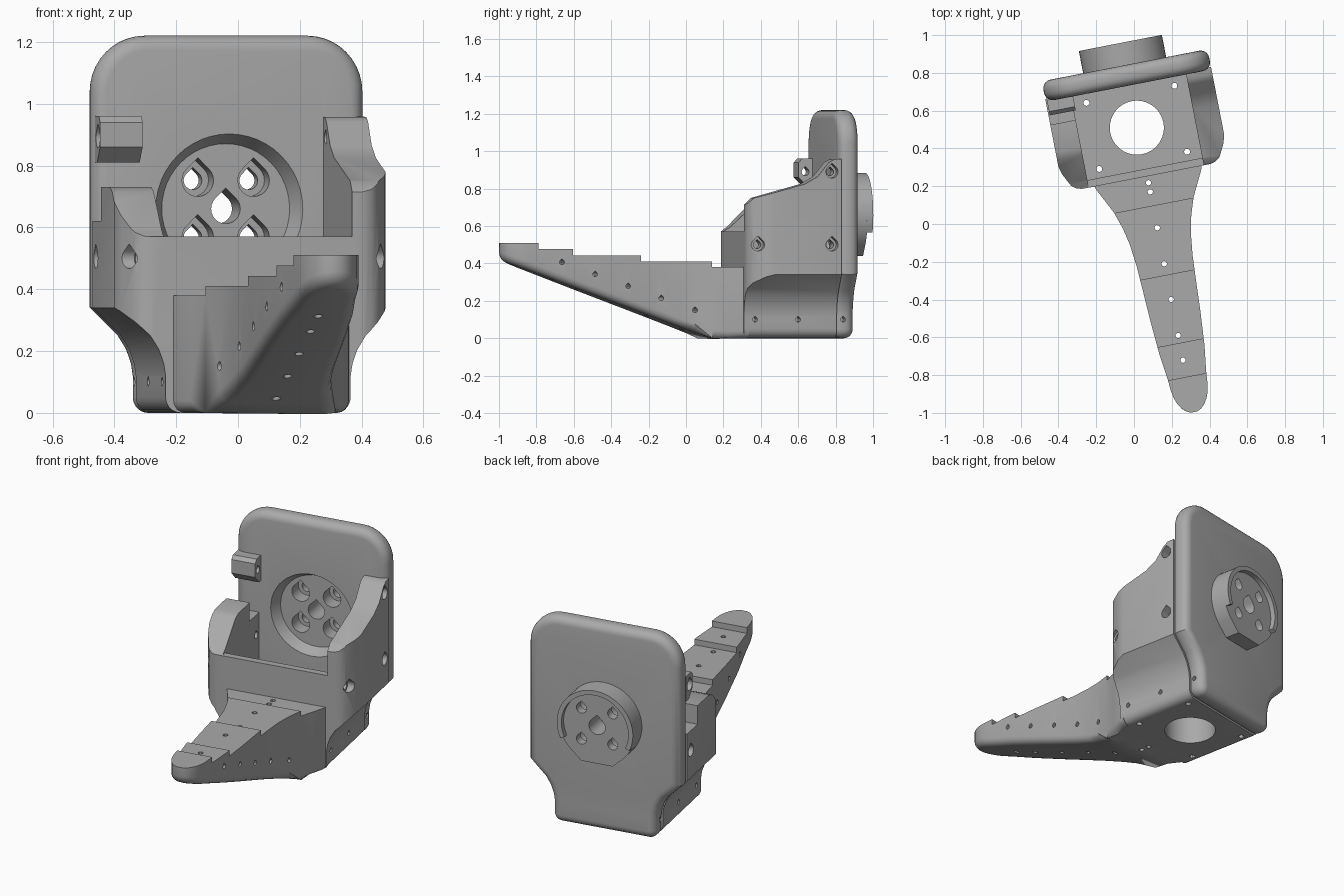
import bpy, bmesh, math
from mathutils import Matrix, Vector

if "Cube" in bpy.data.objects:
    bpy.data.objects.remove(bpy.data.objects["Cube"], do_unlink=True)

grey = bpy.data.materials.new("matte grey")
grey.use_nodes = True
grey.diffuse_color = (0.4, 0.4, 0.4, 1)
grey.node_tree.nodes["Principled BSDF"].inputs["Base Color"].default_value = (0.4, 0.4, 0.4, 1)

PLACE = {"X": lambda p, q, d: (d, p, q), "Y": lambda p, q, d: (p, d, q), "Z": lambda p, q, d: (p, q, d)}
parts = []


def to_object(name, bm):
    bmesh.ops.recalc_face_normals(bm, faces=bm.faces)
    mesh = bpy.data.meshes.new(name)
    bm.to_mesh(mesh)
    bm.free()
    obj = bpy.data.objects.new(name, mesh)
    bpy.context.collection.objects.link(obj)
    return obj


def prism_mesh(pts, axis, a, b, shrink=1.0):
    """Extrude a 2D outline along an axis, optionally tapering towards b."""
    bm = bmesh.new()
    place = PLACE[axis]
    n = len(pts)
    cp, cq = sum(p for p, q in pts) / n, sum(q for p, q in pts) / n
    low = [bm.verts.new(place(p, q, a)) for p, q in pts]
    high = [bm.verts.new(place(cp + (p - cp) * shrink, cq + (q - cq) * shrink, b)) for p, q in pts]
    bm.faces.new(low)
    bm.faces.new(high)
    for i in range(n):
        j = (i + 1) % n
        bm.faces.new((low[i], low[j], high[j], high[i]))
    bmesh.ops.recalc_face_normals(bm, faces=bm.faces)
    return bm


def part(name, bm):
    obj = to_object(name, bm)
    obj.data.materials.append(grey)
    parts.append(obj)
    return obj


def cut(targets, pts, axis, a, b, shrink=1.0):
    tool = to_object("cutter", prism_mesh(pts, axis, a, b, shrink))
    tool.hide_render = True
    for obj in targets:
        mod = obj.modifiers.new("cut", "BOOLEAN")
        mod.operation, mod.solver, mod.object = "DIFFERENCE", "EXACT", tool
        bpy.context.view_layer.objects.active = obj
        bpy.ops.object.modifier_apply(modifier=mod.name)
    mesh = tool.data
    bpy.data.objects.remove(tool, do_unlink=True)
    bpy.data.meshes.remove(mesh)


def arc(cx, cy, r, start, end, n):
    steps = [math.radians(start + (end - start) * i / n) for i in range(n + 1)]
    return [(cx + r * math.cos(t), cy + r * math.sin(t)) for t in steps]


def circle(cx, cy, r, n=32):
    return arc(cx, cy, r, 0, 360, n)[:-1]


def teardrop(cx, cy, r, n=18):
    return arc(cx, cy, r, 135, 405, n) + [(cx, cy + r * 1.41)]


def box(p0, p1, q0, q1):
    return [(p0, q0), (p1, q0), (p1, q1), (p0, q1)]


def mirrored(half):
    return half + [(-x, z) for x, z in reversed(half)]


# Shared flared side outline: narrow base, wide upper part
flare = arc(0.255, 0.05, 0.05, -90, 0, 5) + [(0.305, 0.12), (0.311, 0.16), (0.327, 0.205),
                                            (0.355, 0.25), (0.447, 0.34)]

# Back plate with fully rounded rim
bm = prism_mesh(mirrored(flare + arc(0.267, 1.04, 0.18, 0, 90, 10)), "Y", 0.725, 0.835)
rim = [e for e in bm.edges if abs(e.verts[0].co.y - e.verts[1].co.y) < 0.001]
bmesh.ops.bevel(bm, geom=rim, offset=0.046, segments=5, profile=0.5, affect="EDGES", clamp_overlap=False)
plate = part("back_plate", bm)

# Round boss behind the plate, flattened underneath, with a partial rim
MID = 0.66
boss = part("rear_boss", prism_mesh(
    arc(0, MID, 0.224, -45, 225, 40) + [(-0.092, MID - 0.22), (0.092, MID - 0.22)], "Y", 0.8, 0.925))
part("rear_boss_rim", prism_mesh(
    arc(0, MID, 0.224, -25, 205, 40) + arc(0, MID, 0.197, 205, -25, 40), "Y", 0.92, 0.955))

# Front recess and bolt holes through plate and boss
cut([plate], circle(0, MID, 0.245, 48), "Y", 0.72, 0.785, 0.86)
for sx in (-1, 1):
    for sz in (-1, 1):
        x, z = sx * 0.092, MID + sz * 0.092
        cut([plate, boss], teardrop(x, z, 0.052), "Y", 0.7, 0.87)
        cut([boss], teardrop(x, z, 0.03), "Y", 0.86, 1.0)
cut([plate, boss], teardrop(0, MID, 0.048), "Y", 0.7, 1.0)

# Housing: flared block hollowed into an open tray
body = part("housing", prism_mesh(mirrored(flare + [(0.447, 0.99)]), "Y", 0.235, 0.74))
cut([body], box(-0.31, 0.31, 0.275, 0.8), "Z", 0.28, 1.2)
cut([body], box(-0.31, 0.31, 0.57, 1.2), "Y", 0.1, 0.4)
for s in (-1, 1):
    cut([body], [(s * x, y) for x, y in ((0.345, 0.2), (0.345, 0.235), (0.375, 0.243), (0.4, 0.262),
                                         (0.435, 0.33), (0.447, 0.375), (0.448, 0.4), (0.6, 0.4), (0.6, 0.2))],
        "Z", -0.1, 1.2)

# Sloping tops of the two side walls
cut([body], [(0.1, 0.71), (0.235, 0.715), (0.27, 0.75), (0.54, 0.825), (0.61, 0.865), (0.67, 0.94),
             (0.7, 0.957), (0.8, 0.96), (0.8, 1.2), (0.1, 1.2)], "X", 0.3, 0.6)
cut([body], [(0.1, 0.57), (0.24, 0.57), (0.28, 0.595), (0.41, 0.715), (0.45, 0.73), (0.6, 0.73),
             (0.6, 0.62), (0.8, 0.62), (0.8, 1.2), (0.1, 1.2)], "X", -0.6, -0.3)

# Retaining lug on the plate above the lower wall
lug = part("side_lug", prism_mesh([(0.74, 0.81), (0.7, 0.81), (0.65, 0.86), (0.65, 0.94), (0.67, 0.96),
                                   (0.74, 0.96)], "X", -0.44, -0.3))

# Bolt holes through the side walls
for s in (-1, 1):
    for y, z in ((0.29, 0.5), (0.687, 0.5), (0.687, 0.89)):
        target = lug if s < 0 and z > 0.8 else body
        cut([target], teardrop(y, z, 0.033), "X", s * 0.39, s * 0.6)
        cut([target], teardrop(y, z, 0.02), "X", s * 0.25, s * 0.42)

# Large floor opening and four small floor holes
cut([body], circle(0, 0.498, 0.143, 48), "Z", -0.1, 0.5)
for x in (-0.237, 0.237):
    for y in (0.322, 0.678):
        cut([body], circle(x, y, 0.016, 12), "Z", -0.1, 0.5)

# Long toe: tapered plan outline, underside sliced to a slope and rounded
half = [(0.295, 0.26), (0.285, 0.22), (0.25, 0.15), (0.215, 0.08), (0.185, -0.01), (0.165, -0.1),
        (0.151, -0.22), (0.143, -0.36), (0.135, -0.52), (0.122, -0.7), (0.104, -0.84)]
half += [(0.1 * math.cos(t), -0.88 - 0.16 * math.sin(t)) for t in (0.15, 0.4, 0.65, 0.9, 1.15, 1.4)]
plan = [(x + 0.01, y) for x, y in mirrored(half)]
bm = prism_mesh(plan, "Z", 0, 0.51)
slope = 0.373
sliced = bmesh.ops.bisect_plane(bm, geom=bm.verts[:] + bm.edges[:] + bm.faces[:], plane_co=(0, 0.08, 0),
                                plane_no=Vector((0, -slope, -1)), clear_outer=True)
loop = [e for e in sliced["geom_cut"] if isinstance(e, bmesh.types.BMEdge)]
bmesh.ops.holes_fill(bm, edges=[e for e in bm.edges if e.is_boundary], sides=0)
bmesh.ops.recalc_face_normals(bm, faces=bm.faces)
bm.normal_update()
under = [e for e in bm.edges if len(e.link_faces) == 2
         and sum(f.normal.z < -0.5 for f in e.link_faces) == 1
         and min(v.co.y for v in e.verts) < 0.25]
bmesh.ops.bevel(bm, geom=under, offset=0.04, segments=4, profile=0.5, affect="EDGES", clamp_overlap=False)
toe = part("toe", bm)

# Steps along the top of the toe
for back, front, height in ((0.5, 0.077, 0.38), (0.078, -0.297, 0.41), (-0.296, -0.664, 0.443),
                            (-0.663, -0.847, 0.476)):
    cut([toe], box(-0.5, 0.5, front, back), "Z", height, 0.7)

# Small lacing holes down and across the toe
for y in (0.2, 0.151, -0.043, -0.237, -0.43, -0.624, -0.757):
    cut([toe], circle(0.005, y, 0.014, 12), "Z", -0.2, 0.8)
for i in range(5):
    cut([toe], teardrop(-0.01 - 0.178 * i, 0.15 + 0.064 * i, 0.013, 9), "X", -0.5, 0.5)

# Short lacing holes along the base sides
for s in (-1, 1):
    for y in (0.295, 0.53, 0.775):
        cut([plate if y > 0.72 else body], teardrop(y, 0.1, 0.013, 9), "X", s * 0.24, s * 0.5)

# Turn the whole model into place and shade it
turn = Matrix.Translation((0.11, 0.021, 0)) @ Matrix.Rotation(math.radians(11), 4, "Z")
bpy.ops.object.select_all(action="DESELECT")
for obj in parts:
    obj.data.transform(turn)
    obj.select_set(True)
bpy.context.view_layer.objects.active = parts[0]
bpy.ops.object.shade_smooth_by_angle(angle=math.radians(30))
